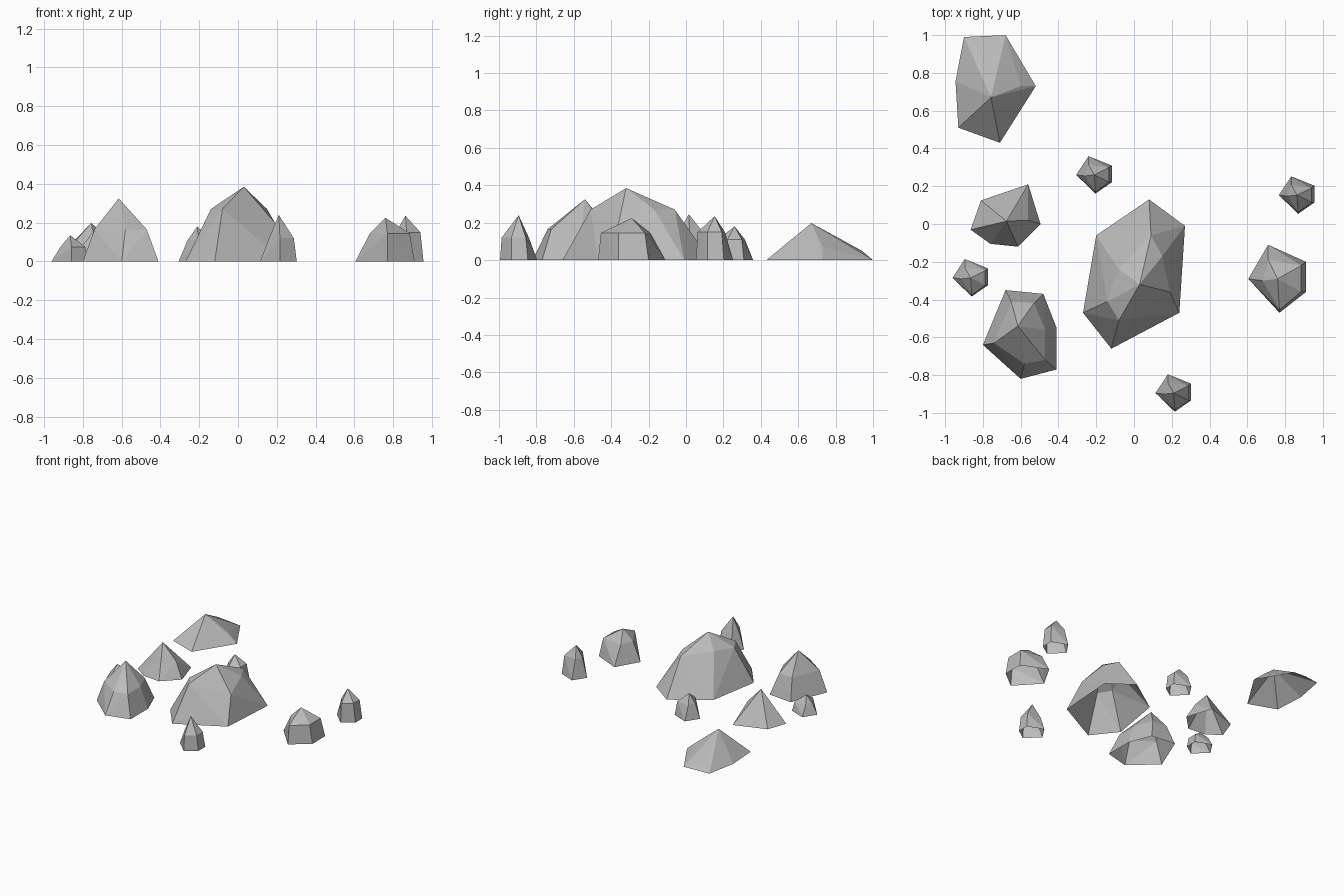
import bpy
import bmesh

old = bpy.data.objects.get("Cube")
if old:
    bpy.data.objects.remove(old, do_unlink=True)

# One stone colour
GREY = (0.5, 0.5, 0.5, 1)
stone = bpy.data.materials.new("stone_grey")
stone.use_nodes = True
stone.diffuse_color = GREY
shader = next(n for n in stone.node_tree.nodes if n.type == "BSDF_PRINCIPLED")
shader.inputs["Base Color"].default_value = GREY
shader.inputs["Roughness"].default_value = 0.9


def make_rock(name, base, upper):
    """Faceted open-bottomed shell around a ground outline and upper corners."""
    bm = bmesh.new()
    for x, y in base:
        bm.verts.new((x, y, 0))
    for corner in upper:
        bm.verts.new(corner)
    hull = bmesh.ops.convex_hull(bm, input=bm.verts[:])
    loose = [v for v in set(hull["geom_interior"] + hull["geom_unused"])
             if isinstance(v, bmesh.types.BMVert)]
    bmesh.ops.delete(bm, geom=loose, context="VERTS")
    bmesh.ops.recalc_face_normals(bm, faces=bm.faces[:])
    ground = [f for f in bm.faces if all(v.co.z < 0.001 for v in f.verts)]
    bmesh.ops.delete(bm, geom=ground, context="FACES")
    mesh = bpy.data.meshes.new(name)
    bm.to_mesh(mesh)
    bm.free()
    mesh.materials.append(stone)
    rock = bpy.data.objects.new(name, mesh)
    bpy.context.scene.collection.objects.link(rock)
    return rock


# Large central boulder
make_rock(
    "large_boulder",
    [(0.08, 0.13), (0.27, -0.01), (0.24, -0.47),
     (-0.12, -0.66), (-0.27, -0.47), (-0.2, -0.06)],
    [(0.03, -0.32, 0.385), (0.09, -0.06, 0.27), (0.15, -0.17, 0.27),
     (0.19, -0.36, 0.2), (-0.08, -0.51, 0.27), (-0.14, -0.41, 0.27),
     (-0.08, -0.24, 0.29)])

# Tall boulder near the front
make_rock(
    "front_boulder",
    [(-0.68, -0.35), (-0.48, -0.37), (-0.41, -0.55),
     (-0.41, -0.77), (-0.6, -0.82), (-0.8, -0.64)],
    [(-0.615, -0.54, 0.325), (-0.47, -0.56, 0.165), (-0.47, -0.72, 0.165),
     (-0.58, -0.74, 0.165), (-0.74, -0.63, 0.165),
     (-0.65, -0.41, 0.165), (-0.53, -0.42, 0.165)])

# Low sloping boulder at the back
make_rock(
    "back_boulder",
    [(-0.9, 0.99), (-0.68, 1), (-0.52, 0.73),
     (-0.71, 0.43), (-0.93, 0.51), (-0.945, 0.755)],
    [(-0.757, 0.67, 0.198), (-0.6, 0.73, 0.07), (-0.83, 0.94, 0.05)])

# Pointed boulder on the side
make_rock(
    "side_boulder",
    [(-0.56, 0.21), (-0.495, 0), (-0.615, -0.12),
     (-0.76, -0.105), (-0.865, -0.03), (-0.81, 0.125)],
    [(-0.675, 0.015, 0.245), (-0.56, 0.02, 0.12)])

# Five-sided stones sharing one outline, scaled and placed
OUTLINE = [(-0.05, 0.18), (0.15, 0.09), (0.15, -0.07), (0.01, -0.18), (-0.155, 0)]
SHOULDER = [(-0.05, 0.1), (0.125, 0.07), (0.125, -0.07), (0.01, -0.165), (-0.08, -0.01)]


def make_stone(name, x, y, height, shoulder, sx=1, sy=1):
    base = [(x + u * sx, y + v * sy) for u, v in OUTLINE]
    upper = [(x + u * sx, y + v * sy, shoulder) for u, v in SHOULDER]
    make_rock(name, base, upper + [(x, y, height)])


make_stone("medium_stone", 0.76, -0.29, 0.225, 0.145)
for name, x, y, height, shoulder in [
    ("right_pebble", 0.863, 0.153, 0.235, 0.15),
    ("back_pebble", -0.21, 0.26, 0.18, 0.11),
    ("left_pebble", -0.865, -0.285, 0.135, 0.075),
    ("front_pebble", 0.21, -0.895, 0.24, 0.12),
]:
    make_stone(name, x, y, height, shoulder, 0.62, 0.55)
